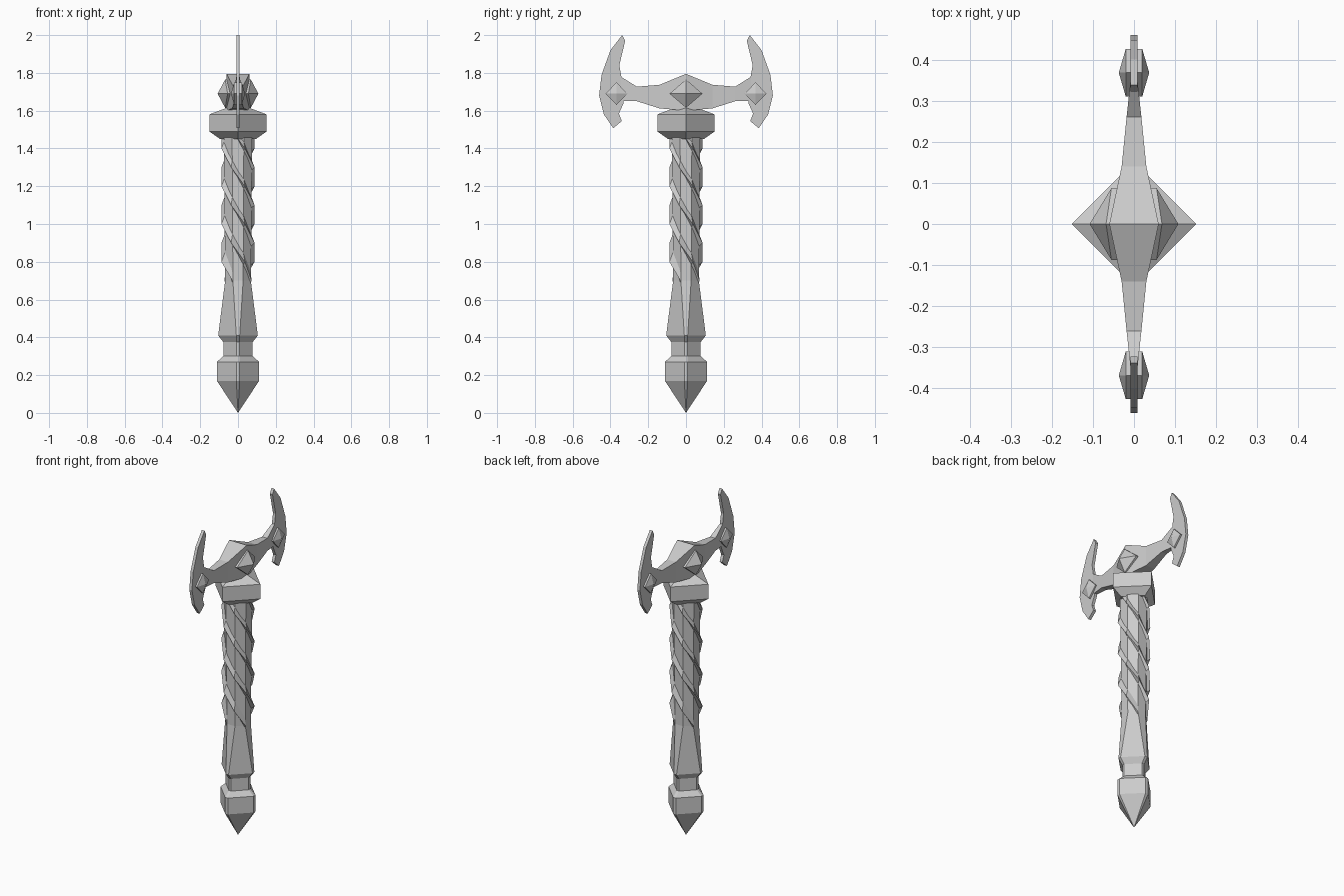
import bpy
import bmesh
from math import cos, sin, radians

cube = bpy.data.objects.get("Cube")
if cube:
    bpy.data.objects.remove(cube, do_unlink=True)

grey = bpy.data.materials.new("stone grey")
grey.use_nodes = True
colour = (0.6, 0.6, 0.6, 1)
grey.diffuse_color = colour
grey.node_tree.nodes["Principled BSDF"].inputs["Base Color"].default_value = colour


def loft(name, rings):
    """Join equal-sized rings of points into one closed, flat-shaded solid."""
    bm = bmesh.new()
    loops = [[bm.verts.new(p) for p in ring] for ring in rings]
    for a, b in zip(loops, loops[1:]):
        for i in range(len(a)):
            j = (i + 1) % len(a)
            bm.faces.new((a[i], a[j], b[j], b[i]))
    bm.faces.new(loops[0][::-1])
    bm.faces.new(loops[-1])
    bmesh.ops.remove_doubles(bm, verts=bm.verts, dist=0.0001)
    bmesh.ops.recalc_face_normals(bm, faces=bm.faces)
    mesh = bpy.data.meshes.new(name)
    bm.to_mesh(mesh)
    bm.free()
    mesh.materials.append(grey)
    obj = bpy.data.objects.new(name, mesh)
    bpy.context.collection.objects.link(obj)
    return obj


def chamfered_diamond(z, r, c):
    """Diamond section whose corners are cut to flats of half-width c."""
    return [(r, -c, z), (r, c, z), (c, r, z), (-c, r, z),
            (-r, c, z), (-r, -c, z), (-c, -r, z), (c, -r, z)]


def diamond(z, r):
    return [(r, 0, z), (0, r, z), (-r, 0, z), (0, -r, z)]


# Handle: pointed pommel, neck, flare and octagonal grip
handle_profile = [(0, 0, 0), (0.17, 0.112, 0.009), (0.27, 0.112, 0.009),
                  (0.30, 0.078, 0.008), (0.375, 0.078, 0.008),
                  (0.41, 0.105, 0.009), (0.70, 0.068, 0.027),
                  (1.47, 0.075, 0.031)]
loft("handle", [chamfered_diamond(*row) for row in handle_profile])

# Four ridges winding up the grip, one step for each grip corner
for k in range(4):
    rings = []
    for step in range(9):
        a = radians(90 * k - 22.5 - 45 * step)
        z = 0.70 + 0.1 * step
        peak = 0.078 if step == 0 else 0.095
        rings.append([(r * cos(a), r * sin(a), z + dz)
                      for r, dz in ((0.070, 0.06), (peak, 0), (0.070, -0.02))])
    loft(f"grip_ridge_{k + 1}", rings)

# Square collar under the head
loft("collar", [diamond(z, r) for z, r in
                ((1.45, 0.095), (1.49, 0.152), (1.58, 0.152), (1.615, 0.06))])

# Crossbar, thick in the middle and thinning towards the blades
stations = [(0, 1.60, 1.795, 0.06), (0.14, 1.612, 1.737, 0.03),
            (0.26, 1.65, 1.727, 0.018), (0.345, 1.65, 1.78, 0.009)]
both_sides = [(-y, b, t, w) for y, b, t, w in stations[:0:-1]] + stations
loft("crossbar", [[(-w, y, b), (w, y, b), (w, y, t), (-w, y, t)]
                  for y, b, t, w in both_sides])

# Curved blades
blade_outline = [(0.343, 1.785), (0.353, 1.84), (0.322, 1.97), (0.338, 2.0),
                 (0.40, 1.92), (0.447, 1.79), (0.46, 1.68), (0.435, 1.58),
                 (0.385, 1.507), (0.34, 1.545), (0.355, 1.585), (0.33, 1.64)]


def gem(name, y, half_y, half_z, rim_y, rim_z, peak):
    """Four-sided faceted stud that sticks out of both faces of the head."""
    z = 1.69

    def rim(s):
        return [(s * rim_y, y + half_y, z), (s * rim_z, y, z + half_z),
                (s * rim_y, y - half_y, z), (s * rim_z, y, z - half_z)]
    loft(name, [[(-peak, y, z)] * 4, rim(-1), rim(1), [(peak, y, z)] * 4])


for side, s in (("front", -1), ("back", 1)):
    loft(f"{side}_blade", [[(x, s * y, z) for y, z in blade_outline]
                           for x in (-0.009, 0.009)])
    gem(f"{side}_blade_gem", s * 0.368, 0.058, 0.06, 0.02, 0.02, 0.037)
gem("centre_gem", 0, 0.087, 0.075, 0.055, 0.068, 0.108)
